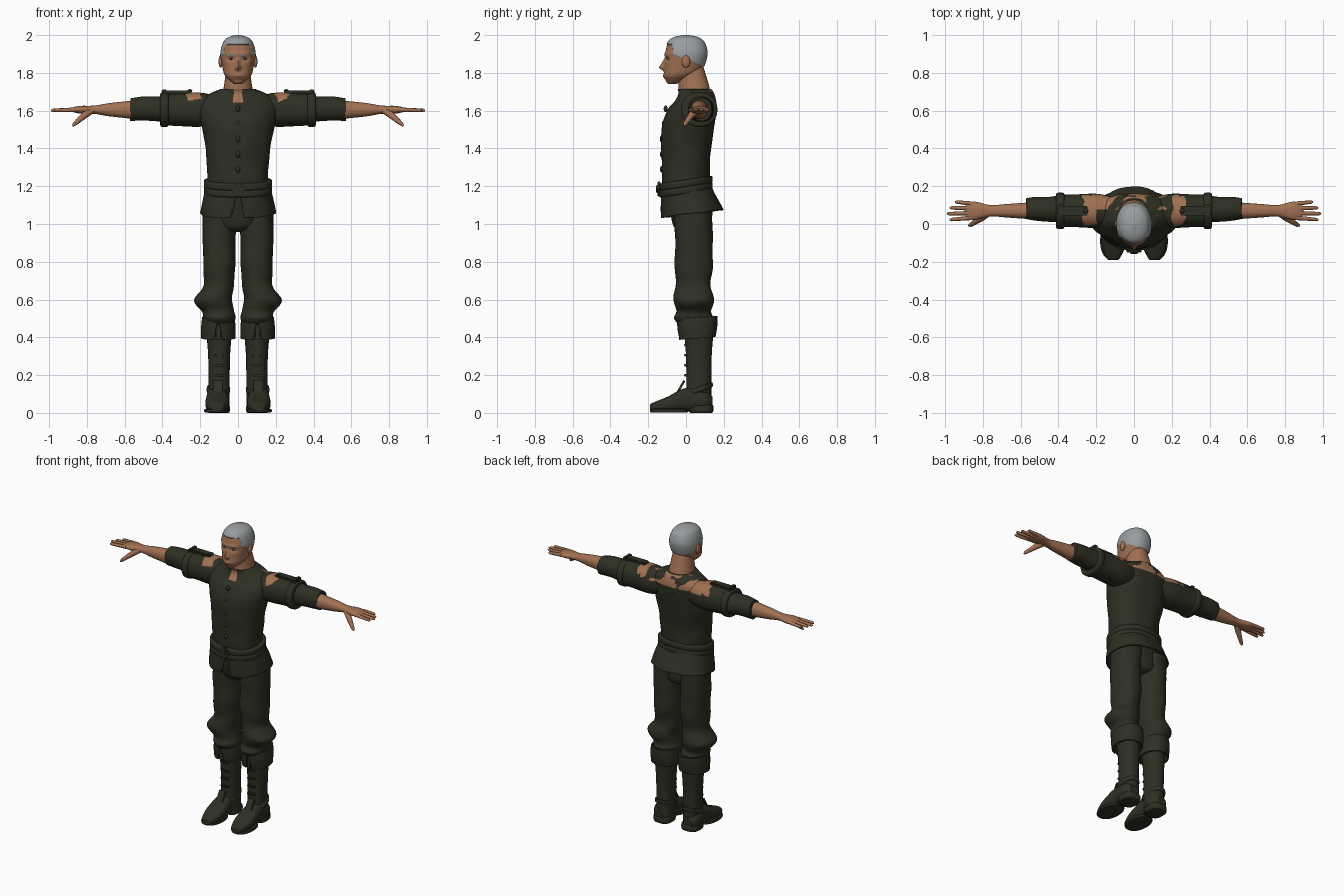
import bpy, bmesh, math
from mathutils import Vector, Matrix, noise

if "Cube" in bpy.data.objects:
    bpy.data.objects.remove(bpy.data.objects["Cube"])


def material(name, *rgb):
    mat = bpy.data.materials.new(name)
    mat.use_nodes = True
    mat.diffuse_color = (*rgb, 1)
    shader = mat.node_tree.nodes["Principled BSDF"]
    shader.inputs["Base Color"].default_value = (*rgb, 1)
    shader.inputs["Roughness"].default_value = .8
    return mat


CLOTH = material("dark olive cloth", .027, .028, .017)
SKIN = material("tanned skin", .36, .165, .085)
HAIR = material("grey hair", .32, .34, .35)
LIPS = material("lips", .24, .09, .055)
DARK = material("dark eyes", .03, .02, .015)

FINE = 110               # mesh density where colours change within a part
ARM = (.07, 1.605)       # y and z of the arm axis


def finish(name, bm, mats, rule=None, thick=0):
    bmesh.ops.recalc_face_normals(bm, faces=bm.faces)
    for face in bm.faces:
        face.smooth = True
        if rule:
            face.material_index = rule(face.calc_center_median())
    mesh = bpy.data.meshes.new(name)
    bm.to_mesh(mesh)
    bm.free()
    for mat in mats:
        mesh.materials.append(mat)
    mesh.set_sharp_from_angle(angle=math.radians(40))
    obj = bpy.data.objects.new(name, mesh)
    bpy.context.collection.objects.link(obj)
    if thick:
        mod = obj.modifiers.new("thickness", 'SOLIDIFY')
        mod.thickness = thick
        mod.offset = 0


def spline(keys, t):
    """Catmull-Rom blend through the keys."""
    i = min(int(t), len(keys) - 2)
    f = t - i
    near = (keys[min(max(j, 0), len(keys) - 1)] for j in range(i - 1, i + 3))
    return [q + f / 2 * (r - p + f * (2 * p - 5 * q + 4 * r - s + f * (3 * (q - r) + s - p)))
            for p, q, r, s in zip(*near)]


def loft(name, axis, keys, centre=(0, 0), mats=(CLOTH,), seg=48, rows=32, power=2.2,
         gap=0, tilt=0, side=1, rule=None, shape=None, thick=0):
    """Skin rings (position, radius u, radius v, optional shift of v) along an axis."""
    bm, rings = bmesh.new(), []
    keys = [(*key, 0)[:4] for key in keys]
    for row in range(rows + 1):
        t = row / rows
        w, ru, rv, shift = spline(keys, t * (len(keys) - 1))
        ring = []
        for k in range(seg + bool(gap)):
            angle = gap * t - math.pi / 2 + (math.tau - 2 * gap * t) * k / seg
            c, d = math.cos(angle), math.sin(angle)
            u = centre[0] + ru * math.copysign(abs(c) ** (2 / power), c)
            v = centre[1] + shift + rv * math.copysign(abs(d) ** (2 / power), d)
            p = Vector({'x': (w, u, v), 'y': (u, w, v), 'z': (u, v, w)}[axis])
            p.z += tilt * p.y
            if shape:
                p = shape(p)
            p.x *= side
            ring.append(bm.verts.new(p))
        rings.append(ring)
    for low, high in zip(rings, rings[1:]):
        for k in range(seg):
            j = (k + 1) % len(low)
            bm.faces.new((low[k], low[j], high[j], high[k]))
    if not gap:
        bm.faces.new(rings[0])
        bm.faces.new(rings[-1])
    finish(name, bm, mats, rule, thick)


def band(name, axis, at, half, ru, rv, **options):
    """A flat strap with rounded edges, looped around an axis."""
    edge = ((-1, .01), (-.7, 0), (.7, 0), (1, .01))
    loft(name, axis, [(at + half * e, ru - inset, rv - inset) for e, inset in edge], rows=9, **options)


def ball(name, at, size, mat=CLOTH):
    bm = bmesh.new()
    bmesh.ops.create_uvsphere(bm, u_segments=20, v_segments=12, radius=1,
                              matrix=Matrix.Translation(at) @ Matrix.Diagonal((*size, 1)))
    finish(name, bm, [mat])


def block(name, at, size, turn=0, axis='X'):
    bm = bmesh.new()
    place = Matrix.Translation(at) @ Matrix.Rotation(math.radians(turn), 4, axis)
    bmesh.ops.create_cube(bm, size=1, matrix=place @ Matrix.Diagonal((*size, 1)))
    bmesh.ops.bevel(bm, geom=bm.edges[:], offset=.004, segments=2, affect='EDGES')
    finish(name, bm, [CLOTH])


def tube(name, points, radii, mat):
    curve = bpy.data.curves.new(name, 'CURVE')
    curve.dimensions, curve.bevel_depth, curve.use_fill_caps = '3D', 1, True
    path = curve.splines.new('POLY')
    path.points.add(len(points) - 1)
    for point, co, radius in zip(path.points, points, radii):
        point.co, point.radius = (*co, 1), radius
    curve.materials.append(mat)
    bpy.context.collection.objects.link(bpy.data.objects.new(name, curve))


def bell(value, centre, width):
    return math.exp(-((value - centre) / width) ** 2)


def crumple(p):
    return p + noise.noise_vector(p * 9) * .007


# Head: eye sockets, brow, nose, lips and chin are soft bumps on one surface
def hairline(y):
    return 1.95 if y < -.07 else 1.87 - .4 * y


def face_shape(p):
    x, z = abs(p.x), p.z
    if p.y < -.03:
        socket = bell(x, .036, .02) * bell(z, 1.875, .013)
        brow = bell(x, .03, .035) * bell(z, 1.9, .01)
        nose_tip = bell(x, 0, .013) * bell(z, 1.828, .014)
        nose_bridge = bell(x, 0, .01) * bell(z, 1.85, .02)
        mouth = bell(x, 0, .022) * bell(z, 1.78, .013)
        chin = bell(x, 0, .025) * bell(z, 1.75, .01)
        p.y += .013 * socket - .006 * (brow + mouth + chin) - .024 * nose_tip - .014 * nose_bridge
    if z > hairline(p.y):
        p += Vector((p.x, p.y, (z - 1.88) / 2)).normalized() * .004
    return p


def face_colour(c):
    x = abs(c.x)
    eyebrow = c.y < -.06 and .012 < x < .06 and abs(c.z - 1.894 + abs(x - .035) / 9) < .005
    if eyebrow or c.z > hairline(c.y):
        return 1
    mouth = c.y < -.09 and x < .025 and abs(c.z - 1.78) < .006
    return 2 if mouth else 0


loft("head", 'z', [(1.74, .02, .02, -.07), (1.78, .065, .075, -.04), (1.82, .08, .1, -.015),
                   (1.9, .09, .11), (1.96, .075, .095), (1.985, .05, .065), (1.997, .01, .01)],
     mats=(SKIN, HAIR, LIPS), seg=FINE, rows=FINE, rule=face_colour, shape=face_shape)
loft("neck", 'z', [(1.62, .11, .09), (1.7, .08, .085), (1.84, .06, .065, -.02)], (0, .045), (SKIN,))


# Shirt, torn across the shoulders and open at the neck
def torn(c):
    x, ragged = abs(c.x), noise.noise(c * 17 + Vector((3, 1, 0)))
    shoulder = .2 < x + .02 * ragged < .265 and c.z > 1.655 + .02 * ragged
    back = c.y > .075 and x < .24 and c.z > 1.635 and ragged > -.06
    notch = x < .022 and c.y < 0 and c.z > 1.645
    return int(shoulder or back or notch)


loft("shirt", 'z', [(1.15, .16, .125), (1.35, .165, .13), (1.5, .19, .14, .01), (1.6, .21, .13, .03),
                    (1.65, .2, .11, .05), (1.69, .15, .095, .055), (1.715, .09, .09, .045)],
     mats=(CLOTH, SKIN), seg=FINE, rows=FINE, rule=torn, shape=lambda p: crumple(p) if p.z < 1.6 else p)
for i in range(5):
    ball("shirt_button", (0, -.128 + .01 * max(0, i - 2), 1.29 + .08 * i), (.012, .01, .018))

# Belt, buckle, flared shirt tail and trouser seat
for z in (1.18, 1.215):
    band("belt", 'z', z, .02, .18, .14, tilt=.15)
block("buckle", (0, -.143, 1.185), (.06, .018, .06), 45, 'Y')
block("buckle_centre", (0, -.152, 1.185), (.034, .012, .034), 45, 'Y')
loft("shirt_tail", 'z', [(1.19, .17, .13), (1.05, .2, .16, .03)],
     gap=.16, tilt=.14, thick=.008, shape=crumple)
loft("trouser_seat", 'z', [(.96, .03, .06), (1, .13, .1), (1.17, .165, .11, -.02)], (0, .03), shape=crumple)


def baggy_knee(p):
    p.x += .03 * bell(p.z, .6, .05)
    return crumple(p)


for s, side in ((1, "left"), (-1, "right")):
    # Ears and eyes
    ball(side + "_ear", (s * .092, 0, 1.86), (.011, .022, .033), SKIN)
    ball(side + "_eye", (s * .036, -.092, 1.875), (.014, .01, .006), HAIR)
    ball(side + "_iris", (s * .036, -.101, 1.875), (.005, .003, .005), DARK)

    # Sleeves with a rolled edge and a shoulder strap
    loft(side + "_upper_sleeve", 'x', [(.1, .07, .07), (.2, .09, .09), (.34, .085, .085), (.41, .09, .085)],
         ARM, (CLOTH, SKIN), seg=FINE, rows=FINE, side=s, rule=torn)
    band(side + "_sleeve_band", 'x', .39, .022, .095, .09, centre=ARM, side=s)
    loft(side + "_lower_sleeve", 'x', [(.38, .07, .07), (.5, .065, .065, .004), (.57, .055, .06)],
         (.08, ARM[1]), side=s, shape=crumple)
    block(side + "_shoulder_strap", (s * .325, ARM[0], 1.7), (.16, .05, .016))
    block(side + "_strap_loop", (s * .39, ARM[0], 1.702), (.025, .07, .022))
    ball(side + "_strap_button", (s * .255, ARM[0], 1.705), (.013, .013, .009))

    # Forearm and palm, fingers and thumb
    loft(side + "_forearm", 'x', [(.54, .045, .05), (.68, .035, .035), (.76, .03, .022),
                                  (.84, .048, .02), (.89, .04, .007)], ARM, (SKIN,), side=s)
    for i in range(4):
        spread = i - 1.5
        tip = .99 - .015 * abs(i - 1) ** 1.5
        root, end = ARM[0] + .025 * spread, ARM[0] + .031 * spread
        tube(side + "_finger", [(s * .86, root, ARM[1]), (s * (tip - .01), end, 1.602), (s * tip, end, 1.6)],
             (.012, .009, .004), SKIN)
    tube(side + "_thumb", [(s * .775, .055, 1.6), (s * .81, .03, 1.577), (s * .865, -.005, 1.53),
                           (s * .875, -.01, 1.518)], (.018, .018, .011, .004), SKIN)

    # Baggy trouser leg gathered below the knee
    loft(side + "_trouser_leg", 'z', [(1.1, .09, .1), (.8, .085, .1), (.68, .08, .09), (.6, .1, .105),
                                      (.54, .085, .09), (.5, .085, .1), (.46, .06, .07)],
         (.1, .04), rows=60, side=s, shape=baggy_knee)

    # Boot: folded cuff, shaft, foot, sole, heel and fastenings
    loft(side + "_boot_cuff", 'z', [(.5, .08, .1), (.45, .085, .1), (.39, .085, .09)],
         (.104, .06), side=s, gap=.22, tilt=.08, thick=.012)
    loft(side + "_boot_shaft", 'z', [(.49, .075, .085), (.3, .058, .068), (.04, .056, .067)], (.1, .068), side=s)
    loft(side + "_boot_foot", 'y', [(.14, .03, .03, .055), (.1, .055, .055, .065), (0, .057, .062, .07),
                                    (-.1, .062, .04, .045), (-.18, .036, .022, .03), (-.19, .014, .01, .03)],
         (.11, 0), side=s, power=2.5)
    band(side + "_sole", 'z', .012, .01, .065, .1, centre=(.113, -.09), side=s)
    band(side + "_heel", 'z', .022, .022, .06, .064, centre=(.104, .08), side=s, power=2.8)
    band(side + "_ankle_strap", 'z', .1, .015, .061, .075, centre=(.104, .066), side=s, tilt=.35)
    for i in range(4):
        block(side + "_boot_lace", (s * .1, 0, .2 + .053 * i), (.055, .022, .014))
    block(side + "_boot_tongue", (s * .108, -.035, .125), (.05, .012, .11), -30)
    block(side + "_cuff_tab", (s * .104, -.03, .435), (.024, .012, .1))
